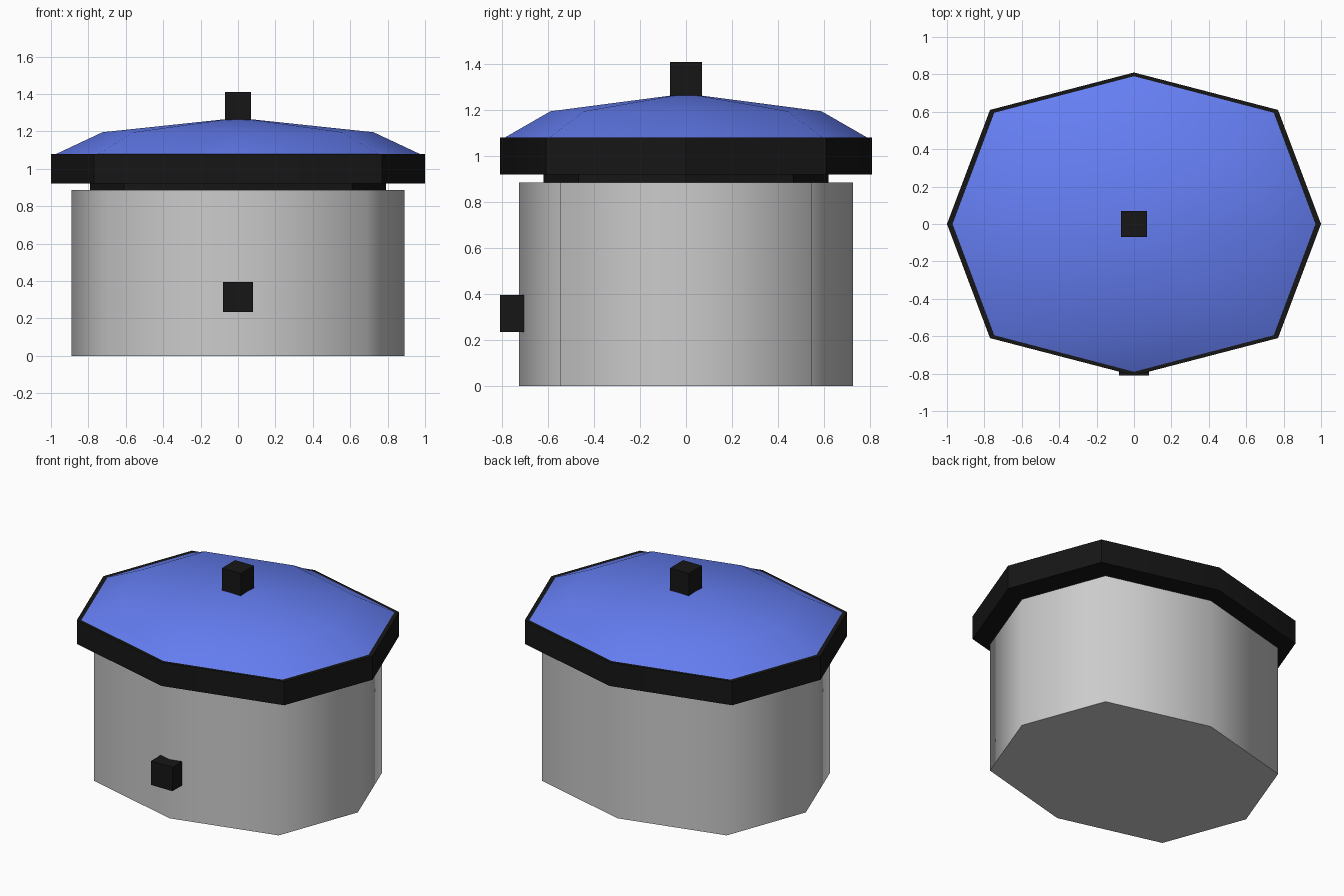
import bpy, bmesh, math

if "Cube" in bpy.data.objects:
    bpy.data.objects.remove(bpy.data.objects["Cube"])

# Stretched octagon outline shared by every layer of the pot
OUTLINE = [(1, 0), (0.77, 0.61), (0, 0.81), (-0.77, 0.61),
           (-1, 0), (-0.77, -0.61), (0, -0.81), (0.77, -0.61)]


def material(name, rgb):
    m = bpy.data.materials.new(name)
    m.diffuse_color = (*rgb, 1)
    m.use_nodes = True
    m.node_tree.nodes["Principled BSDF"].inputs["Base Color"].default_value = m.diffuse_color
    return m


BLACK = material("black", (0.008, 0.008, 0.008))
BLUE = material("blue", (0.13, 0.21, 0.9))


def loft(name, rings, mat=None, smooth=None, apex=None):
    """Stack of octagon rings (x half, y half, z), capped or closed to an apex."""
    bm = bmesh.new()
    loops = [[bm.verts.new((x * rx, y / 0.81 * ry, z)) for x, y in OUTLINE]
             for rx, ry, z in rings]
    for a, b in zip(loops, loops[1:]):
        for i in range(8):
            j = (i + 1) % 8
            bm.faces.new((a[i], a[j], b[j], b[i]))
    bm.faces.new(loops[0][::-1])
    if apex is None:
        bm.faces.new(loops[-1])
    else:
        tip = bm.verts.new((0, 0, apex))
        for i in range(8):
            bm.faces.new((loops[-1][i], loops[-1][(i + 1) % 8], tip))
    me = bpy.data.meshes.new(name)
    bm.to_mesh(me)
    bm.free()
    ob = bpy.data.objects.new(name, me)
    bpy.context.collection.objects.link(ob)
    if mat:
        me.materials.append(mat)
    if smooth:
        bpy.ops.object.select_all(action='DESELECT')
        ob.select_set(True)
        bpy.context.view_layer.objects.active = ob
        bpy.ops.object.shade_smooth_by_angle(angle=math.radians(smooth))
    return ob


def block(name, lo, hi):
    bpy.ops.mesh.primitive_cube_add(size=1, location=[(a + b) / 2 for a, b in zip(lo, hi)])
    ob = bpy.context.object
    ob.name = name
    ob.scale = [b - a for a, b in zip(lo, hi)]
    ob.data.materials.append(BLACK)


# Pot body, recessed neck and lid rim
loft("pot_body", [(0.89, 0.727, 0), (0.89, 0.727, 0.885)], smooth=60)
loft("neck", [(0.79, 0.62, 0.885), (0.79, 0.62, 0.92)], BLACK)
loft("lid_rim", [(1, 0.81, 0.92), (1, 0.81, 1.08)], BLACK, smooth=30)

# Shallow domed lid
loft("lid_dome", [(0.97, 0.79, 1.08), (0.725, 0.59, 1.195)], BLUE, smooth=60, apex=1.272)

# Lid knob and front button
block("lid_knob", (-0.07, -0.07, 1.25), (0.07, 0.07, 1.41))
block("front_button", (-0.08, -0.81, 0.235), (0.08, -0.705, 0.395))
